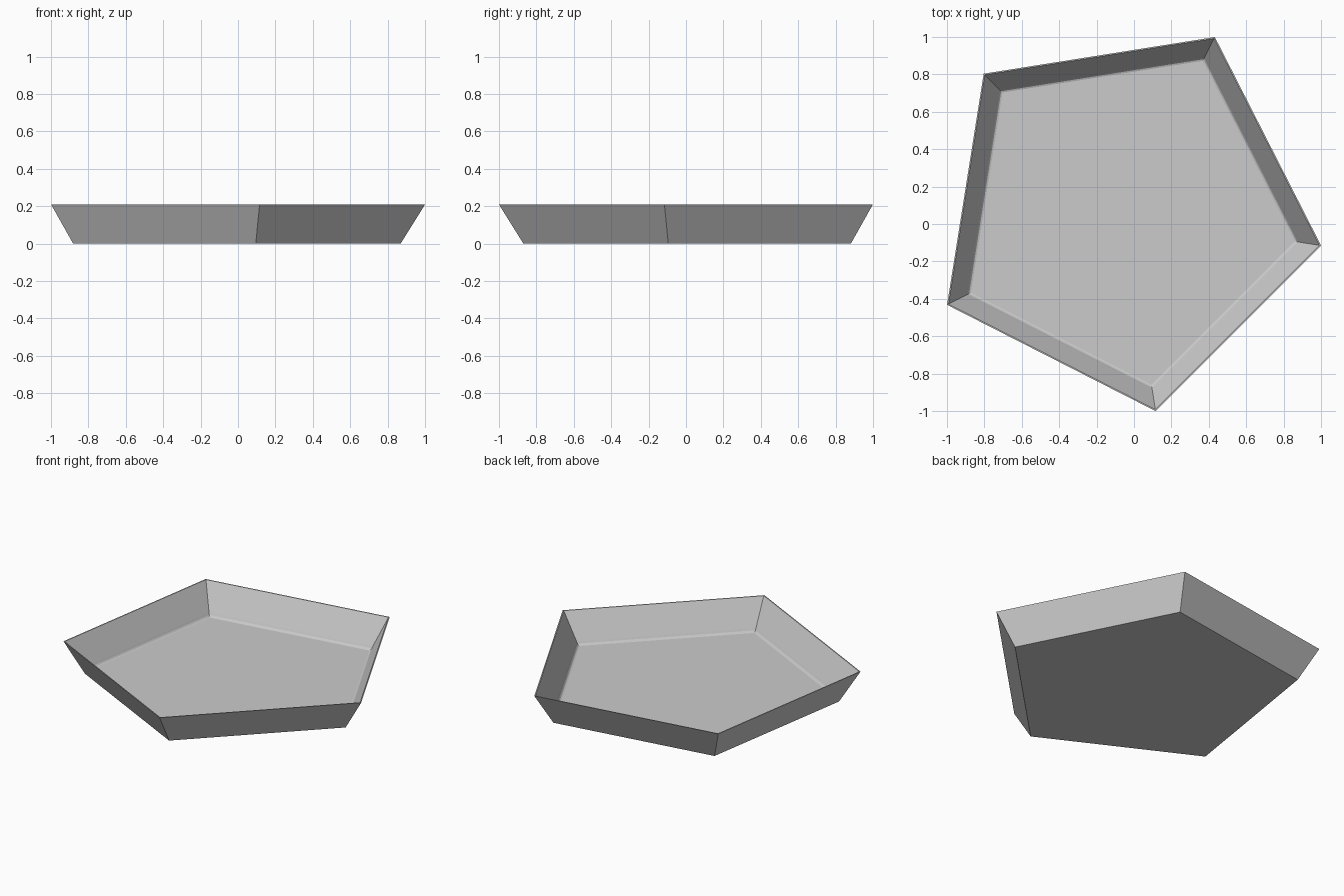
import bpy, bmesh, math

# Remove the default object
cube = bpy.data.objects.get("Cube")
if cube:
    bpy.data.objects.remove(cube, do_unlink=True)

SIDES = 5
TURN = math.radians(63)
CENTRE = (-0.051, 0.051)

# Single grey material
grey = bpy.data.materials.new("light grey")
colour = (0.6, 0.6, 0.6, 1)
grey.use_nodes = True
grey.diffuse_color = colour
grey.node_tree.nodes["Principled BSDF"].inputs["Base Color"].default_value = colour

# Section from underside, up the wall, over the thin rim, down the fillet to the floor
section = [
    (0.932, 0.0),
    (1.0645, 0.21),
    (1.056, 0.21),
    (0.947, 0.038),
    (0.940, 0.026),
    (0.932, 0.018),
    (0.922, 0.015),
]


def ring(bm, radius, height):
    angles = [TURN + i * math.tau / SIDES for i in range(SIDES)]
    return [bm.verts.new((CENTRE[0] + radius * math.cos(a),
                          CENTRE[1] + radius * math.sin(a), height)) for a in angles]


# Five-sided tray: stacked rings bridged into walls, capped by underside and floor
bm = bmesh.new()
rings = [ring(bm, r, z) for r, z in section]
for low, high in zip(rings, rings[1:]):
    for i in range(SIDES):
        j = (i + 1) % SIDES
        bm.faces.new((low[i], low[j], high[j], high[i]))
bm.faces.new(list(reversed(rings[0])))
bm.faces.new(rings[-1])
bmesh.ops.recalc_face_normals(bm, faces=bm.faces)

mesh = bpy.data.meshes.new("pentagon_tray")
bm.to_mesh(mesh)
bm.free()
mesh.materials.append(grey)
tray = bpy.data.objects.new("pentagon_tray", mesh)
bpy.context.collection.objects.link(tray)
